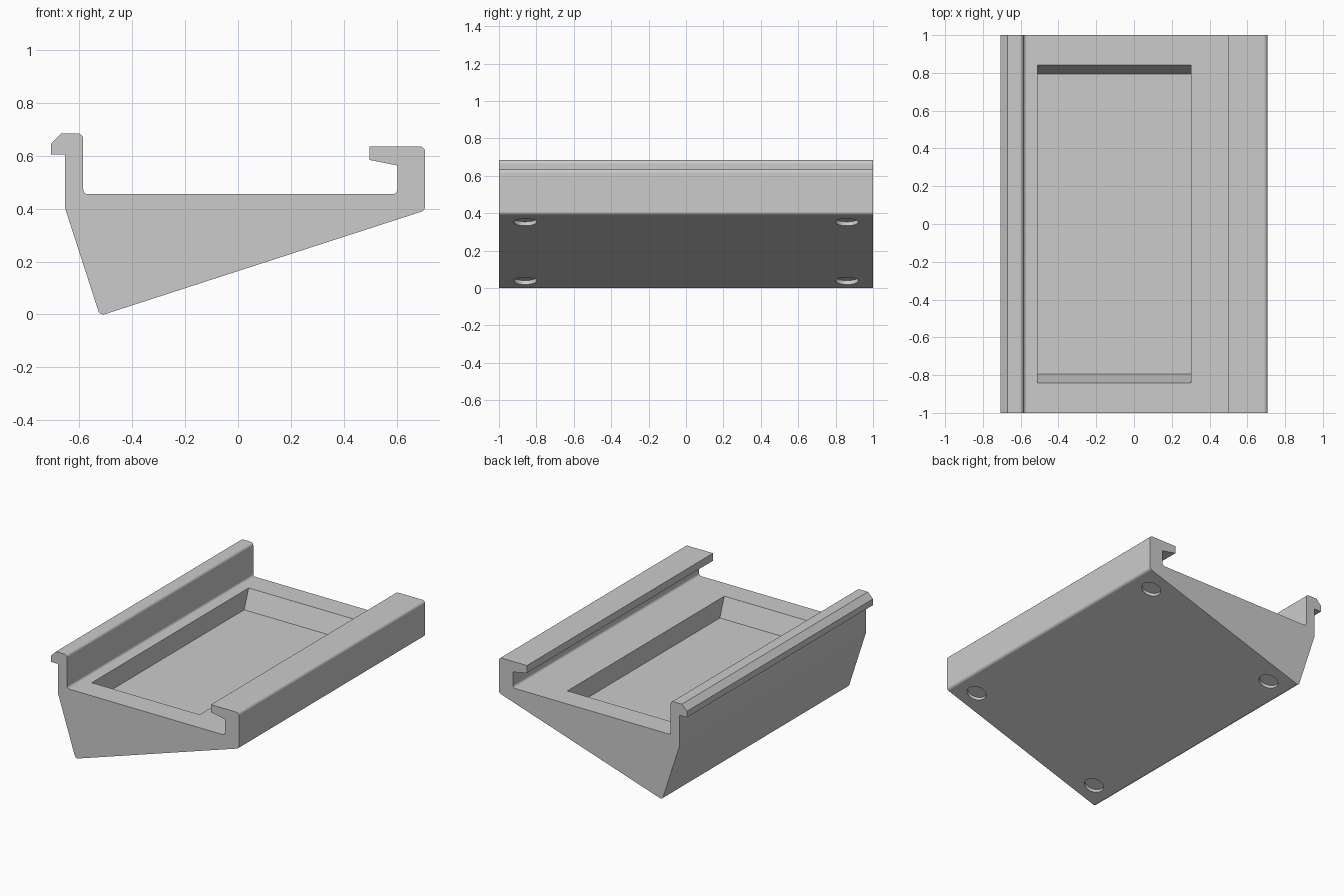
import bpy, bmesh, math
from mathutils import Vector, Matrix

cube = bpy.data.objects.get("Cube")
if cube:
    bpy.data.objects.remove(cube, do_unlink=True)

grey = bpy.data.materials.new("plain grey")
grey.use_nodes = True
COLOUR = (0.6, 0.6, 0.6, 1)
grey.diffuse_color = COLOUR
grey.node_tree.nodes["Principled BSDF"].inputs["Base Color"].default_value = COLOUR


def rounded(corners, steps=5):
    """Turn (a, z, radius) corners into an outline with filleted corners."""
    outline = []
    for i, (a, z, r) in enumerate(corners):
        p = Vector((a, z))
        if r == 0:
            outline.append(p)
            continue
        u = (Vector(corners[i - 1][:2]) - p).normalized()
        v = (Vector(corners[(i + 1) % len(corners)][:2]) - p).normalized()
        half = u.angle(v) / 2
        centre = p + (u + v).normalized() * r / math.sin(half)
        start = p + u * r / math.tan(half) - centre
        end = p + v * r / math.tan(half) - centre
        for k in range(steps + 1):
            t = k / steps
            outline.append(centre + start.lerp(end, t).normalized() * r)
    return outline


def make_object(name, bm):
    bmesh.ops.recalc_face_normals(bm, faces=bm.faces)
    mesh = bpy.data.meshes.new(name)
    bm.to_mesh(mesh)
    bm.free()
    mesh.materials.append(grey)
    obj = bpy.data.objects.new(name, mesh)
    bpy.context.collection.objects.link(obj)
    return obj


def prism(name, outline, place, lo, hi):
    """Extrude an outline from lo to hi along the axis chosen by place."""
    bm = bmesh.new()
    face = bm.faces.new([bm.verts.new(place(a, z, lo)) for a, z in outline])
    new = bmesh.ops.extrude_face_region(bm, geom=[face])["geom"]
    shift = place(0, 0, hi) - place(0, 0, lo)
    bmesh.ops.translate(bm, vec=shift, verts=[g for g in new if isinstance(g, bmesh.types.BMVert)])
    return make_object(name, bm)


def carve(target, cutter):
    cutter.hide_render = True
    mod = target.modifiers.new("cut", "BOOLEAN")
    mod.operation, mod.solver, mod.object = "DIFFERENCE", "EXACT", cutter
    bpy.ops.object.select_all(action="DESELECT")
    bpy.context.view_layer.objects.active = target
    target.select_set(True)
    bpy.ops.object.modifier_apply(modifier=mod.name)
    bpy.data.objects.remove(cutter, do_unlink=True)


# Wedge body with two hooked rails, drawn as one cross-section
R, INNER_R = 0.02, 0.017
HEEL = Vector((-0.522, -0.005))
TOE = Vector((0.707, 0.393))
profile = rounded([
    (*HEEL, R), (*TOE, R), (0.707, 0.635, R), (0.497, 0.635, 0),
    (0.497, 0.584, 0), (0.602, 0.563, 0), (0.602, 0.455, INNER_R),
    (-0.585, 0.455, INNER_R), (-0.585, 0.684, R), (-0.669, 0.684, 0),
    (-0.707, 0.646, 0), (-0.707, 0.604, 0), (-0.653, 0.604, 0), (-0.653, 0.4, 0),
])
body = prism("wedge_bracket", profile, lambda a, z, d: Vector((a, d, z)), -1, 1)

# Shallow tray with sloping end walls
FLOOR, RIM, ABOVE = 0.325, 0.455, 0.52
BOTTOM_Y, RIM_Y = 0.795, 0.843
top_y = BOTTOM_Y + (RIM_Y - BOTTOM_Y) * (ABOVE - FLOOR) / (RIM - FLOOR)
tray = [(-BOTTOM_Y, FLOOR), (BOTTOM_Y, FLOOR), (top_y, ABOVE), (-top_y, ABOVE)]
carve(body, prism("tray_cutter", tray, lambda a, z, d: Vector((d, a, z)), -0.51, 0.302))

# Round foot recesses sunk square to the sloping underside
slope = TOE - HEEL
tilt = Matrix.Rotation(-math.atan2(slope.y, slope.x), 4, "Y")
for x in (-0.39, 0.58):
    z = HEEL.y + (x - HEEL.x) * slope.y / slope.x
    for y in (-0.86, 0.86):
        bm = bmesh.new()
        bmesh.ops.create_cone(bm, cap_ends=True, segments=40, radius1=0.062, radius2=0.062,
                              depth=0.044, matrix=Matrix.Translation((x, y, z)) @ tilt)
        carve(body, make_object("foot_recess_cutter", bm))

# Smooth fillets while the large faces stay flat
bpy.ops.object.shade_smooth_by_angle(angle=math.radians(30))
weighted = body.modifiers.new("flat_faces", "WEIGHTED_NORMAL")
weighted.keep_sharp = True
